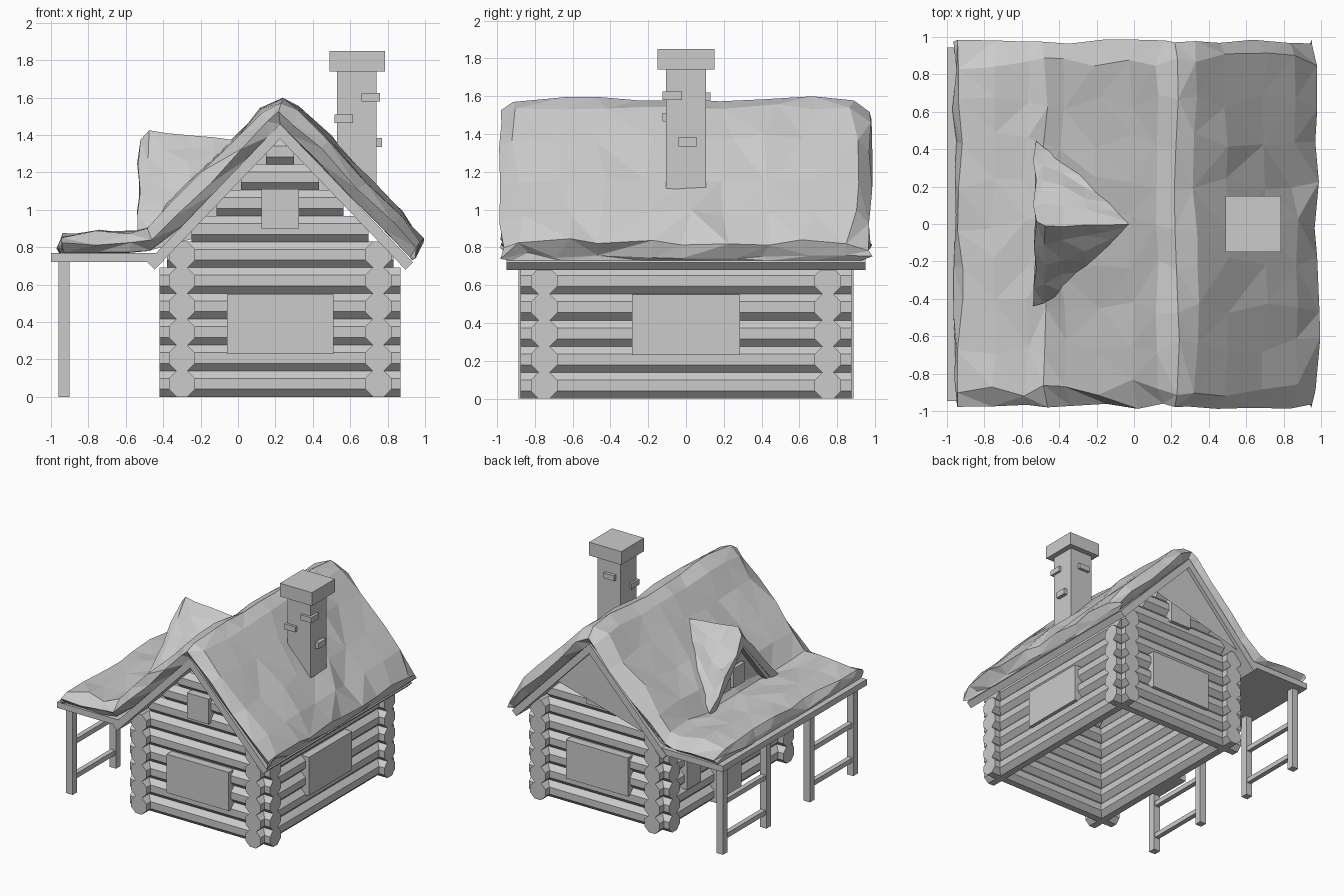
import bpy, bmesh, math, random

if "Cube" in bpy.data.objects:
    bpy.data.objects.remove(bpy.data.objects["Cube"])
random.seed(7)

CX = 0.225            # x of the ridge
STEP = 0.138          # log spacing
R = 0.07 / math.cos(math.pi / 8)


def loft(name, sections, tri=False):
    """Closed solid through a row of rings with equal point counts."""
    bm = bmesh.new()
    rings = [[bm.verts.new(p) for p in s] for s in sections]
    n = len(rings[0])
    for a, b in zip(rings, rings[1:]):
        for i in range(n):
            j = (i + 1) % n
            bm.faces.new((a[i], a[j], b[j], b[i]))
    bm.faces.new(rings[0])
    bm.faces.new(rings[-1])
    if tri:
        bmesh.ops.triangulate(bm, faces=bm.faces[:], quad_method='SHORT_EDGE')
    bmesh.ops.recalc_face_normals(bm, faces=bm.faces[:])
    me = bpy.data.meshes.new(name)
    bm.to_mesh(me)
    bm.free()
    ob = bpy.data.objects.new(name, me)
    bpy.context.collection.objects.link(ob)
    return ob


def prism(name, pts, axis, a, b):
    """Extrude a 2D profile (the two other axes in order) along x or y."""
    if axis == 'x':
        return loft(name, [[(t, p, q) for p, q in pts] for t in (a, b)])
    return loft(name, [[(p, t, q) for p, q in pts] for t in (a, b)])


def box(name, x0, x1, y0, y1, z0, z1):
    return prism(name, [(x0, z0), (x1, z0), (x1, z1), (x0, z1)], 'y', y0, y1)


def log(name, axis, c, z, a, b):
    pts = [(c + R * math.cos((k + .5) * math.pi / 4),
            z + R * math.sin((k + .5) * math.pi / 4)) for k in range(8)]
    prism(name, pts, axis, a, b)


# log walls, gable ends shortened to fit under the roof
for i in range(10):
    z = 0.07 + STEP * i
    half = min(0.645, (1.39 - z) / 1.04)
    for y, side in ((-0.75, "front"), (0.75, "back")):
        log(f"{side}_log_{i}", 'x', y, z, CX - half, CX + half)
    if i < 6:
        for x, side in ((-0.30, "left"), (0.75, "right")):
            log(f"{side}_log_{i}", 'y', x, z, -0.875, 0.875)

# windows and door
for s, side in ((-1, "front"), (1, "back")):
    box(f"{side}_window", -0.06, 0.51, *sorted((s * 0.74, s * 0.85)), 0.23, 0.55)
    box(f"{side}_attic_window", 0.125, 0.325, *sorted((s * 0.74, s * 0.85)), 0.90, 1.11)
box("right_window", 0.74, 0.85, -0.285, 0.285, 0.23, 0.55)
box("door", -0.40, -0.29, -0.16, 0.16, 0.0, 0.6)
for s in (-1, 1):
    box("porch_window", -0.395, -0.30, s * .46 - .09, s * .46 + .09, 0.26, 0.5)

# roof boards
prism("roof_boards", [(-0.485, .72), (CX, 1.46), (0.935, .72),
                      (0.895, .68), (CX, 1.38), (-0.445, .68)], 'y', -0.95, 0.95)
box("porch_roof", -1.0, -0.42, -0.945, 0.945, 0.72, 0.77)

# porch posts and railings
for s in (-1, 1):
    for y in (0.285, 0.855):
        box("porch_post", -0.96, -0.90, s * y - .03, s * y + .03, 0, 0.73)
    for z in (0.13, 0.42):
        a, b = sorted((s * 0.285, s * 0.855))
        box("porch_rail", -0.95, -0.91, a, b, z - .02, z + .02)

# snow blanket: inner and outer cross-section, rounded at both gable ends
inner = [(-.95, .76), (-.93, .77), (-.75, .77), (-.58, .77), (-.47, .78), (-.30, .91),
         (-.12, 1.09), (.05, 1.27), (.17, 1.39), (.225, 1.455), (.29, 1.39), (.42, 1.26),
         (.60, 1.07), (.78, .89), (.92, .745), (.93, .73)]
outer = [(-.955, .80), (-.93, .86), (-.75, .885), (-.58, .875), (-.48, .885), (-.38, 1.02),
         (-.20, 1.19), (-.02, 1.37), (.13, 1.53), (.225, 1.585), (.33, 1.54), (.50, 1.38),
         (.70, 1.16), (.86, .98), (.98, .83), (.94, .755)]
stations = [(-.93, .03), (-.975, .5), (-.87, 1), (-.66, 1), (-.44, 1), (-.22, 1), (0, 1),
            (.22, 1), (.44, 1), (.66, 1), (.87, 1), (.975, .5), (.93, .03)]
sections = []
for y, f in stations:
    j = 0.018 if f > .1 else 0.0
    jy = 0.015 if f < 1 else 0.05
    ring = []
    for (ix, iz), (ox, oz) in zip(inner, outer):
        ring.append((ix + (ox - ix) * f + random.uniform(-j, j),
                     y + random.uniform(-jy, jy),
                     iz + (oz - iz) * f + random.uniform(-j, j)))
    yi = max(-.92, min(.92, y))
    ring += [(x, yi, z) for x, z in reversed(inner)]
    sections.append(ring)
loft("roof_snow", sections, tri=True)

# dormer: trim boards, gable wall, window
prism("dormer_boards", [(-.39, .86), (0, 1.34), (.39, .86), (.34, .86), (0, 1.27), (-.34, .86)],
      'x', -0.515, -0.38)
prism("dormer_wall", [(-.35, .84), (0, 1.29), (.35, .84)], 'x', -0.46, -0.40)
box("dormer_window", -0.49, -0.44, -0.075, 0.075, 0.95, 1.11)

# dormer snow: arch running back into the main roof
sections = []
us = [-1, -.8, -.55, -.28, 0, .28, .55, .8, 1]
for x, top in ((-.53, 1.36), (-.48, 1.41), (-.38, 1.41), (-.26, 1.40), (-.13, 1.39), (0, 1.37)):
    t = (x + .53) / .53
    w = 0.42 * (1 - t ** 1.3) + 0.01
    foot = 0.87 + 0.48 * t
    j = 0.02 * (1 - t)
    ring = []
    for u in us:
        h = 1 - abs(u) ** 1.1
        ring.append((x + random.uniform(-j, j) * .5, w * u + random.uniform(-j, j),
                     foot + (top - foot) * h + random.uniform(-j, j)))
    ring += [(x, w * u * .9, foot - .02 + (top - .06 - foot) * (1 - abs(u)))
             for u in reversed(us)]
    sections.append(ring)
loft("dormer_snow", sections, tri=True)

# chimney with cap and loose bricks
box("chimney", 0.53, 0.74, -0.105, 0.105, 1.06, 1.75)
box("chimney_cap", 0.49, 0.785, -0.15, 0.15, 1.74, 1.85)
box("chimney_brick_1", 0.66, 0.76, -0.125, -0.02, 1.58, 1.625)
box("chimney_brick_2", 0.515, 0.615, -0.125, -0.02, 1.465, 1.51)
box("chimney_brick_3", 0.70, 0.77, -0.04, 0.055, 1.335, 1.385)
box("chimney_brick_4", 0.57, 0.67, 0.05, 0.13, 1.575, 1.62)
